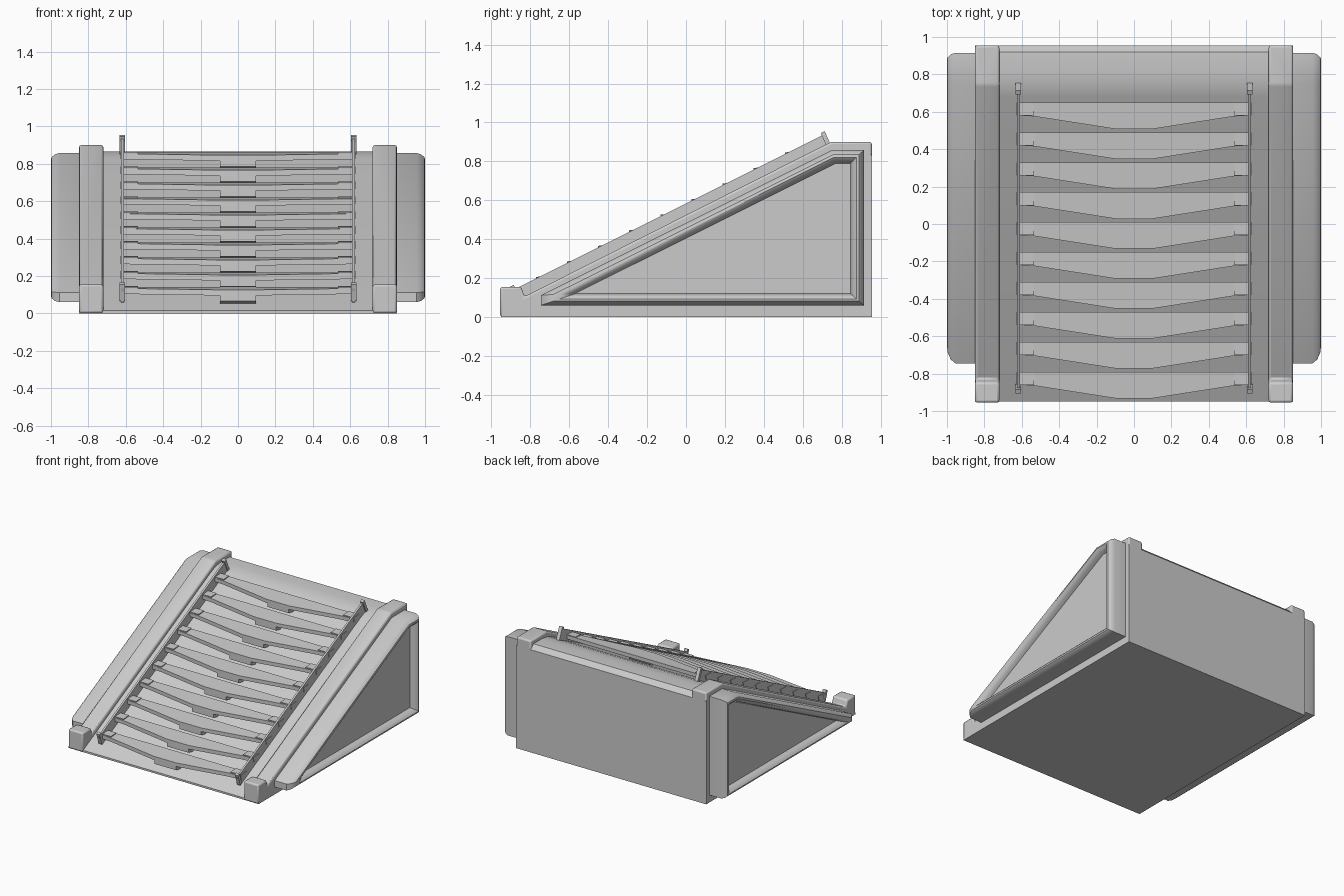
import bpy, bmesh

if "Cube" in bpy.data.objects:
    bpy.data.objects.remove(bpy.data.objects["Cube"])


def finish(name, bm, bevel=0.0, segs=2):
    bmesh.ops.recalc_face_normals(bm, faces=bm.faces)
    me = bpy.data.meshes.new(name)
    bm.to_mesh(me)
    bm.free()
    ob = bpy.data.objects.new(name, me)
    bpy.context.collection.objects.link(ob)
    if bevel:
        m = ob.modifiers.new("bevel", 'BEVEL')
        m.width, m.segments, m.limit_method = bevel, segs, 'ANGLE'
        m.angle_limit = 0.35
    bpy.ops.object.select_all(action='DESELECT')
    bpy.context.view_layer.objects.active = ob
    ob.select_set(True)
    bpy.ops.object.shade_smooth_by_angle(angle=0.6)
    return ob


def loft(bm, rings):
    """Skin a list of equal-length rings and cap both ends."""
    vs = [[bm.verts.new(p) for p in r] for r in rings]
    n = len(vs[0])
    for a, b in zip(vs, vs[1:]):
        for i in range(n):
            j = (i + 1) % n
            bm.faces.new((a[i], a[j], b[j], b[i]))
    bm.faces.new(vs[0])
    bm.faces.new(vs[-1])


def prism(bm, profile, x0, x1):
    """Extrude a (y, z) profile from x0 to x1."""
    loft(bm, [[(x, y, z) for y, z in profile] for x in (x0, x1)])


# wedge body
bm = bmesh.new()
prism(bm, [(-0.95, 0), (0.955, 0), (0.955, 0.83), (0.92, 0.865),
           (0.82, 0.865), (0.74, 0.855), (0.68, 0.83), (-0.95, 0.015)], -0.85, 0.85)
finish("wedge_body", bm)

rib = [(-0.955, 0), (0.955, 0), (0.955, 0.9), (0.745, 0.9),
       (-0.83, 0.105), (-0.847, 0.155), (-0.955, 0.155)]
outer = [(-0.745, 0.06), (0.915, 0.06), (0.915, 0.858), (0.75, 0.858), (-0.745, 0.112)]
inner = [(-0.57, 0.12), (0.845, 0.12), (0.845, 0.79), (0.77, 0.79), (-0.565, 0.123)]
# side frame cross-section: inset fraction, x
section = [(0, 0.84), (0, 0.955), (0.12, 0.98), (0.35, 0.997), (0.55, 1.0),
           (0.75, 0.99), (0.9, 0.97), (1, 0.945)]
rail = [(-0.86, 0.05), (0.75, 0.855), (0.708, 0.937), (-0.9, 0.133)]

for s, side in ((-1, "left"), (1, "right")):
    # raised side rib with front stop
    bm = bmesh.new()
    prism(bm, rib, s * 0.72, s * 0.85)
    finish(side + "_rib", bm, 0.012)

    # rounded triangular frame around a sunken panel
    bm = bmesh.new()
    loft(bm, [[(s * x, a + (c - a) * t, b + (d - b) * t)
               for (a, b), (c, d) in zip(outer, inner)] for t, x in section])
    finish(side + "_side_panel", bm)

    # thin louver rail with end caps
    bm = bmesh.new()
    prism(bm, rail, s * 0.61, s * 0.625)
    prism(bm, [(0.735, 0.85), (0.755, 0.86), (0.713, 0.955), (0.693, 0.945)],
          s * 0.605, s * 0.634)
    prism(bm, [(-0.875, 0.065), (-0.855, 0.075), (-0.885, 0.165), (-0.905, 0.155)],
          s * 0.605, s * 0.634)
    finish(side + "_louver_rail", bm)

# ten louver slats stepping down the slope
plan = [(-0.61, 0.65), (-0.61, 0.58), (-0.53, 0.575), (-0.1, 0.508),
        (0.1, 0.508), (0.53, 0.575), (0.61, 0.58), (0.61, 0.65)]
for i in range(10):
    dy, dz = -0.16 * i, -0.08 * i
    bm = bmesh.new()
    loft(bm, [[(x, y + dy, z + dz - 0.1 * (0.65 - y)) for x, y in plan]
              for z in (0.83, 0.86)])
    # centre support
    prism(bm, [(y + dy, z + dz) for y, z in
               ((0.51, 0.842), (0.51, 0.785), (0.58, 0.77), (0.62, 0.85))], -0.095, 0.095)
    # end blocks, showing through the rails
    for s in (-1, 1):
        prism(bm, [(y + dy, z + dz) for y, z in
                   ((0.585, 0.825), (0.635, 0.825), (0.65, 0.866), (0.58, 0.862))],
              s * 0.535, s * 0.629)
    finish("louver_slat_%02d" % (i + 1), bm)
